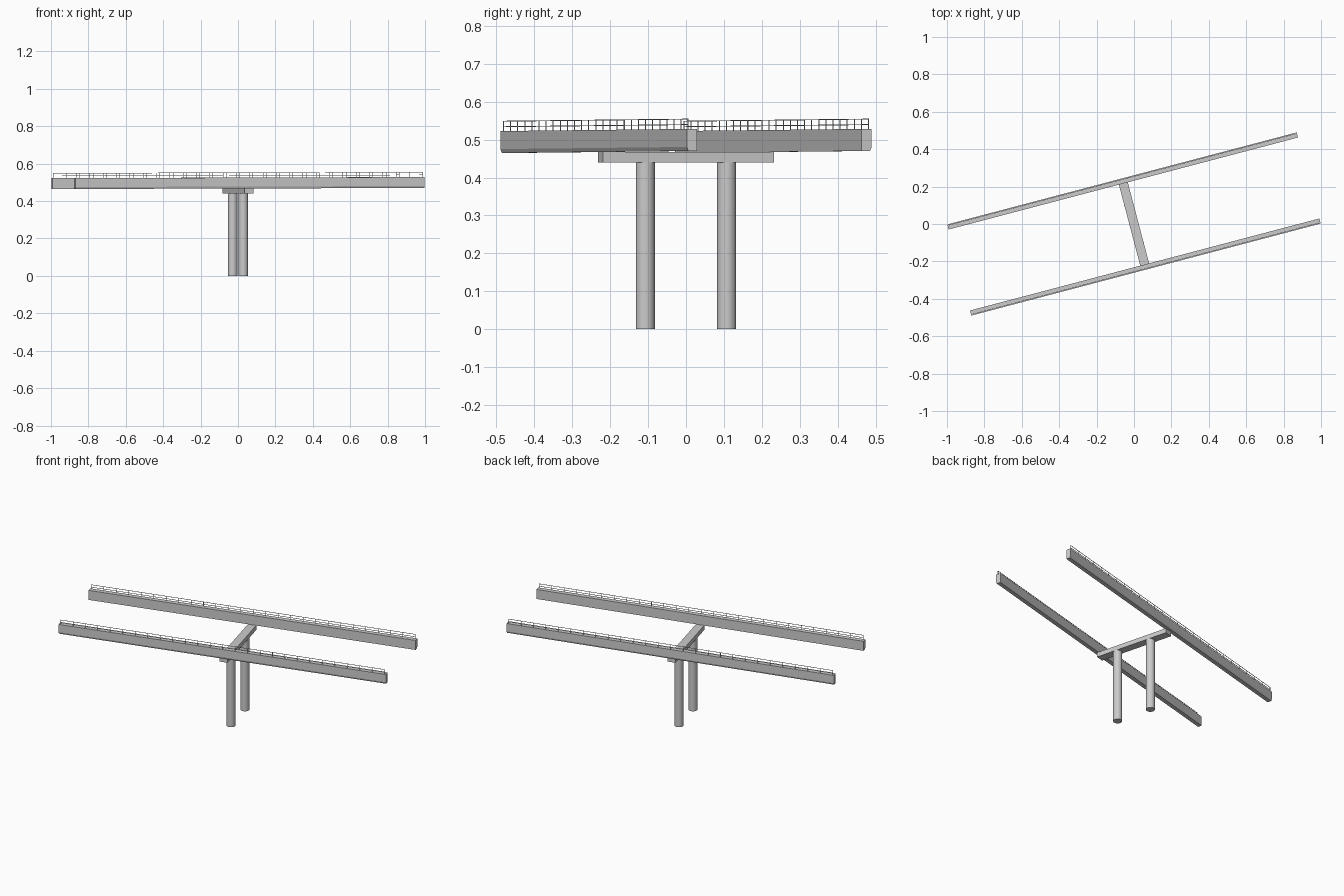
import bpy, bmesh, math
from mathutils import Matrix, Vector

if "Cube" in bpy.data.objects:
    bpy.data.objects.remove(bpy.data.objects["Cube"])

ANG = math.radians(14.75)      # skew of the bridge axis
HALF = 0.966                   # half length of the girders
OFF = 0.238                    # girder distance from the axis
SLOPE = 0.0028 / HALF          # slight longitudinal rise
TURN = Matrix.Rotation(ANG, 4, 'Z')
RISE = Matrix.Identity(4)
RISE[2][0] = SLOPE             # shear z along x


def finish(bm, name, mat):
    bmesh.ops.recalc_face_normals(bm, faces=bm.faces)
    bm.transform(mat)
    me = bpy.data.meshes.new(name)
    bm.to_mesh(me)
    bm.free()
    ob = bpy.data.objects.new(name, me)
    bpy.context.collection.objects.link(ob)
    return ob


def add_box(bm, center, size):
    m = Matrix.Translation(center) @ Matrix.Diagonal((*size, 1))
    bmesh.ops.create_cube(bm, size=1, matrix=m)


def girder(name, side):
    # side = +1 rear, -1 front; profile is (outward offset, z)
    prof = [(-0.014, 0.4675), (0.010, 0.4675), (0.014, 0.478),
            (0.014, 0.5255), (-0.014, 0.5255)]
    bm = bmesh.new()
    vs = [bm.verts.new((-HALF, side * (OFF + o), z)) for o, z in prof]
    f = bm.faces.new(vs)
    ext = bmesh.ops.extrude_face_region(bm, geom=[f])
    moved = [g for g in ext['geom'] if isinstance(g, bmesh.types.BMVert)]
    bmesh.ops.translate(bm, verts=moved, vec=Vector((2 * HALF, 0, 0)))
    finish(bm, name, TURN @ RISE)


def railing(name, side):
    bm = bmesh.new()
    y, half, t, n = side * (OFF + 0.008), HALF - 0.008, 0.0022, 26
    for z in (0.537, 0.5515):
        add_box(bm, (0, y, z), (2 * half, t, t))
    for i in range(n + 1):
        x = -half + t / 2 + (2 * half - t) * i / n
        add_box(bm, (x, y, 0.5385), (t, t, 0.028))
    finish(bm, name, TURN @ RISE)


for label, s in (("front", -1), ("rear", 1)):
    girder(label + "_girder", s)
    railing(label + "_railing", s)

    # round pier column
    bm = bmesh.new()
    bmesh.ops.create_cone(bm, cap_ends=True, segments=24, radius1=0.025,
                          radius2=0.025, depth=0.442,
                          matrix=Matrix.Translation((0, s * 0.111, 0.221)))
    col = finish(bm, label + "_column", TURN)
    bpy.ops.object.select_all(action='DESELECT')
    col.select_set(True)
    bpy.context.view_layer.objects.active = col
    bpy.ops.object.shade_smooth_by_angle()

# pier cap joining columns and girders
bm = bmesh.new()
add_box(bm, (0, 0, 0.454), (0.049, 0.467, 0.028))
finish(bm, "pier_cap", TURN)
